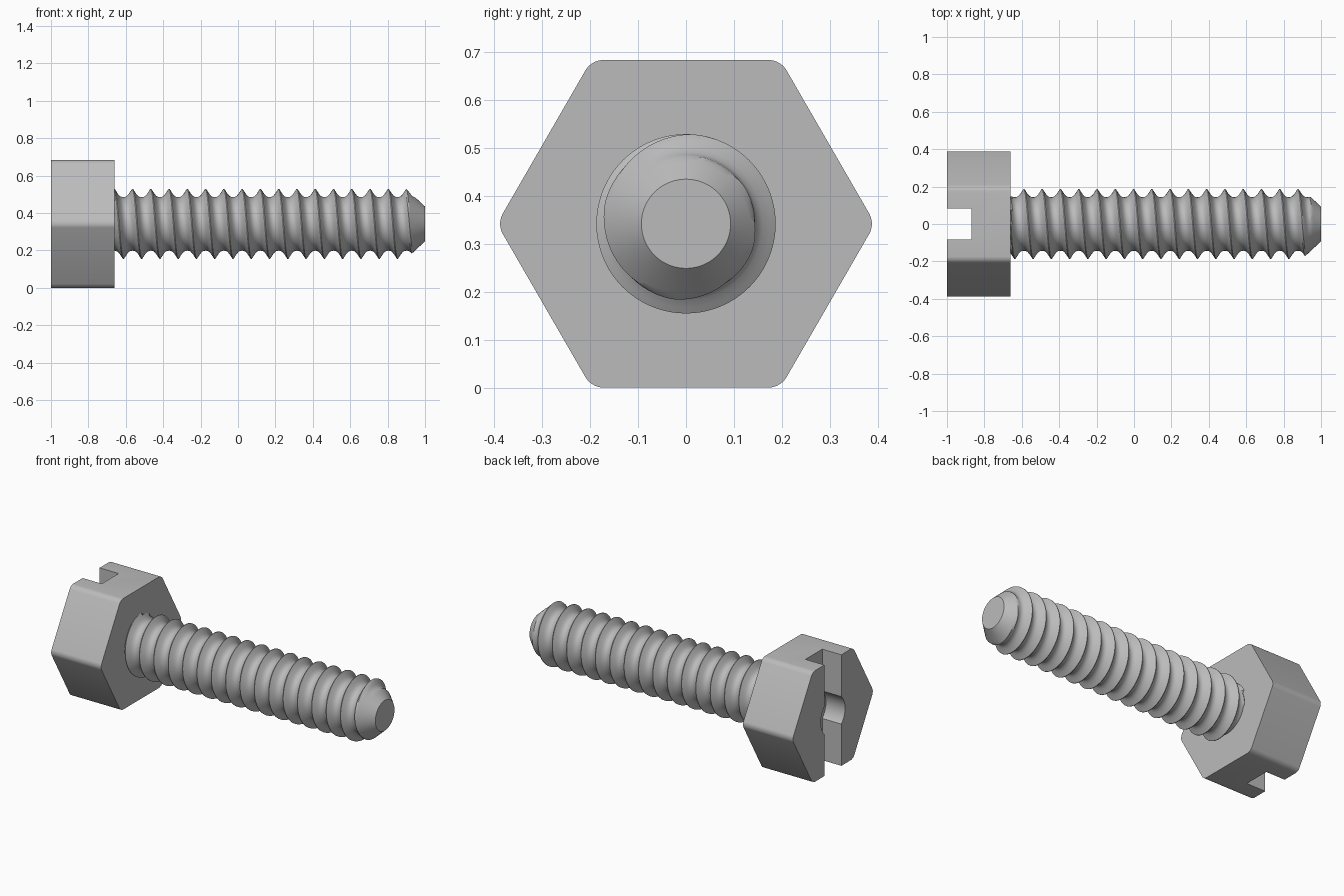
import bpy, bmesh
from math import sin, cos, pi, sqrt, radians

if "Cube" in bpy.data.objects:
    bpy.data.objects.remove(bpy.data.objects["Cube"], do_unlink=True)

AXIS_Z = 0.3415                      # height of the bolt axis, half across flats
HEAD_END, SLOT_END, TIP = -0.66, -0.87, 1.0

steel = bpy.data.materials.new("steel grey")
steel.use_nodes = True
GREY = (0.5, 0.5, 0.5, 1)
steel.diffuse_color = GREY
steel.node_tree.nodes["Principled BSDF"].inputs["Base Color"].default_value = GREY


def make_object(name, bm):
    bmesh.ops.recalc_face_normals(bm, faces=bm.faces)
    mesh = bpy.data.meshes.new(name)
    bm.to_mesh(mesh)
    bm.free()
    mesh.materials.append(steel)
    obj = bpy.data.objects.new(name, mesh)
    bpy.context.collection.objects.link(obj)
    return obj


def prism(name, outline, x0, x1, round_corners=0):
    """Extrude a (y, z) outline along x, around the bolt axis."""
    bm = bmesh.new()
    ends = [[bm.verts.new((x, y, z + AXIS_Z)) for y, z in outline] for x in (x0, x1)]
    n = len(outline)
    for ring in ends:
        bm.faces.new(ring)
    for i in range(n):
        j = (i + 1) % n
        bm.faces.new((ends[0][i], ends[0][j], ends[1][j], ends[1][i]))
    if round_corners:
        edges = [e for e in bm.edges if abs(e.verts[0].co.x - e.verts[1].co.x) > 0.1]
        bmesh.ops.bevel(bm, geom=edges, offset=round_corners, segments=5,
                        profile=0.5, affect='EDGES')
    return make_object(name, bm)


def circle(radius, n):
    return [(radius * cos(2 * pi * i / n), radius * sin(2 * pi * i / n)) for i in range(n)]


def smooth(obj):
    bpy.ops.object.select_all(action='DESELECT')
    obj.select_set(True)
    bpy.context.view_layer.objects.active = obj
    bpy.ops.object.shade_smooth_by_angle(angle=radians(30))


# Hexagonal head with rounded corners, a screwdriver slot and a round recess
head = prism("hex_head", circle(AXIS_Z * 2 / sqrt(3), 6), HEAD_END, -1, 0.023)
slot = prism("slot_cutter", [(-.082, -.5), (.082, -.5), (.082, .5), (-.082, .5)], -1.1, SLOT_END)
recess = prism("recess_cutter", circle(0.118, 48), -1.2, SLOT_END)
bpy.context.view_layer.objects.active = head
for cutter in (slot, recess):
    cutter.hide_render = True
    mod = head.modifiers.new("cut", 'BOOLEAN')
    mod.operation, mod.solver, mod.object = 'DIFFERENCE', 'EXACT', cutter
    bpy.ops.object.modifier_apply(modifier=mod.name)
    bpy.data.objects.remove(cutter, do_unlink=True)
smooth(head)

# Threaded shank: a right-hand helical profile, trimmed by a cone at the tip
PITCH, CREST, ROOT, TIP_RADIUS = 0.0977, 0.187, 0.143, 0.093
FIRST_CREST = -0.564                 # crest position along the top line
SEGMENTS = 72
half = [(0.02, 1), (0.1, 0.72), (0.2, 0.38), (0.3, 0.14), (0.4, 0.03)]
profile = half + [(0.5, 0)] + [(1 - t, h) for t, h in reversed(half)]

bm = bmesh.new()
columns = []
for s in range(SEGMENTS + 1):
    turn = s / SEGMENTS
    a = 2 * pi * turn
    column = []
    for k in range(-4, 19):
        for t, h in profile:
            x = FIRST_CREST + PITCH * (k + turn + t)
            x = min(max(x, HEAD_END - 0.01), TIP)
            r = min(ROOT + (CREST - ROOT) * h, TIP_RADIUS + 0.93 * (TIP - x))
            if x < HEAD_END:
                r = ROOT
            column.append(bm.verts.new((x, -r * sin(a), AXIS_Z + r * cos(a))))
    columns.append(column)
for left, right in zip(columns, columns[1:]):
    for i in range(len(left) - 1):
        bm.faces.new((left[i], left[i + 1], right[i + 1], right[i]))
bmesh.ops.remove_doubles(bm, verts=bm.verts, dist=0.0002)
bmesh.ops.holes_fill(bm, edges=[e for e in bm.edges if e.is_boundary], sides=0)
smooth(make_object("threaded_shank", bm))
